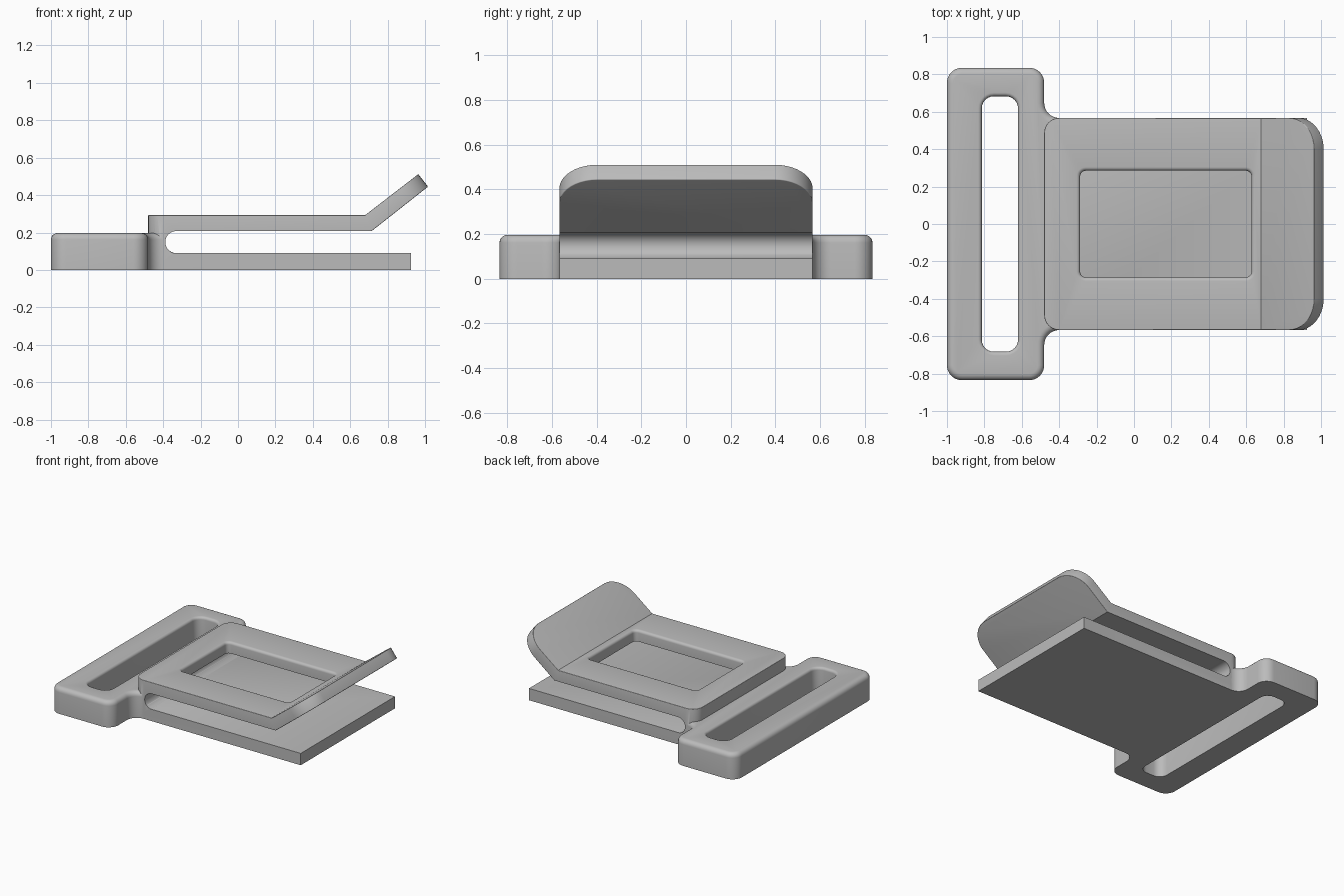
import bpy, bmesh
from math import cos, sin, pi, sqrt, radians
from mathutils import Vector

old = bpy.data.objects.get("Cube")
if old:
    bpy.data.objects.remove(old)

grey = bpy.data.materials.new("plain_grey")
grey.use_nodes = True
colour = (0.5, 0.5, 0.5, 1)
grey.diffuse_color = colour
grey.node_tree.nodes["Principled BSDF"].inputs["Base Color"].default_value = colour

HALF = 0.567      # half width of the body
ROUND = 0.035     # soft edge radius


def finish(bm, name):
    bmesh.ops.recalc_face_normals(bm, faces=bm.faces)
    mesh = bpy.data.meshes.new(name)
    bm.to_mesh(mesh)
    bm.free()
    ob = bpy.data.objects.new(name, mesh)
    bpy.context.collection.objects.link(ob)
    mesh.materials.append(grey)
    return ob


def prism(points, offset):
    """Extrude a closed outline along a vector."""
    bm = bmesh.new()
    face = bm.faces.new([bm.verts.new(p) for p in points])
    new = bmesh.ops.extrude_face_region(bm, geom=[face])["geom"]
    verts = [v for v in new if isinstance(v, bmesh.types.BMVert)]
    bmesh.ops.translate(bm, verts=verts, vec=offset)
    # extrusion drops or keeps the starting cap: make sure there is one
    open_edges = [e for e in bm.edges if e.is_boundary]
    if open_edges:
        bmesh.ops.holes_fill(bm, edges=open_edges, sides=0)
    bmesh.ops.recalc_face_normals(bm, faces=bm.faces)
    bm.normal_update()
    return bm


def soften(bm, edges, radius, segments):
    bmesh.ops.bevel(bm, geom=edges, offset=radius, offset_type='OFFSET',
                    segments=segments, profile=0.5, affect='EDGES',
                    clamp_overlap=True)
    bm.normal_update()


def arc(cx, cy, r, start, end, steps=8):
    return [(cx + r * cos(radians(start + (end - start) * i / steps)),
             cy + r * sin(radians(start + (end - start) * i / steps)))
            for i in range(steps + 1)]


def rounded_rect(cx, hx, hy, r):
    pts = []
    for k, (sx, sy) in enumerate([(1, 1), (-1, 1), (-1, -1), (1, -1)]):
        pts += arc(cx + sx * (hx - r), sy * (hy - r), r, 90 * k, 90 * k + 90, 6)
    return pts


def flared_cutter(name, cx, hx, hy, r, bottom, top, flare):
    """Rounded opening whose upper rim is softened outward."""
    levels = [(bottom, 0)]
    for i in range(6):
        a = pi / 2 * i / 5
        levels.append((top - flare + flare * sin(a), flare * (1 - cos(a))))
    levels.append((top + 0.1, flare))
    bm = bmesh.new()
    rings = [[bm.verts.new((x, y, z)) for x, y in rounded_rect(cx, hx + d, hy + d, r + d)]
             for z, d in levels]
    n = len(rings[0])
    for low, high in zip(rings, rings[1:]):
        for i in range(n):
            j = (i + 1) % n
            bm.faces.new((low[i], low[j], high[j], high[i]))
    bm.faces.new(rings[0])
    bm.faces.new(rings[-1])
    return finish(bm, name)


def combine(target, tool, operation):
    mod = target.modifiers.new(operation.lower(), 'BOOLEAN')
    mod.operation = operation
    mod.solver = 'EXACT'
    mod.object = tool
    bpy.context.view_layer.objects.active = target
    bpy.ops.object.modifier_apply(modifier=mod.name)
    bpy.data.objects.remove(tool)


# Spring clip: heel, flat plate and upturned lip
profile = [(-0.48, 0.05), (-0.48, 0.293), (0.68, 0.293), (0.964, 0.512),
           (1.016, 0.445), (0.715, 0.208)]
profile += arc(-0.33, 0.149, 0.059, 90, 270, 12) + [(-0.33, 0.05)]
bm = prism([(x, -HALF, z) for x, z in profile], Vector((0, 2 * HALF, 0)))


def cross_edges(test):
    found = []
    for e in bm.edges:
        a, b = (v.co for v in e.verts)
        if abs(a.y - b.y) < 1e-4 and test(a) and test(b):
            found.append(e)
    return found


soften(bm, cross_edges(lambda p: p.x > 0.9), 0.17, 10)
soften(bm, cross_edges(lambda p: p.x < -0.47), 0.08, 8)


def is_upper(f):
    return f.normal.z > 0.7


def is_lip_under(f):
    return f.normal.z < -0.6 and f.normal.x > 0.3 and f.calc_center_median().x > 0.6


rim = []
for e in bm.edges:
    f, g = e.link_faces
    if is_upper(f) != is_upper(g):
        rim.append(e)
    elif is_lip_under(f) != is_lip_under(g) and min(f.normal.z, g.normal.z) > -0.9:
        rim.append(e)
soften(bm, rim, ROUND, 5)
body = finish(bm, "buckle_body")

# Window through the flat plate
combine(body, flared_cutter("window_cutter", 0.17, 0.458, 0.285, 0.03, 0.15, 0.293, 0.02),
        'DIFFERENCE')

# Strap bar: wide end piece with filleted neck, mirrored in y
half = [(-0.40, 0.567)] + arc(-0.40, 0.647, 0.08, 270, 180)[1:]
half += arc(-0.56, 0.755, 0.08, 0, 90) + arc(-0.92, 0.755, 0.08, 90, 180)
outline = half + [(x, -y) for x, y in reversed(half)]
bm = prism([(x, y, 0) for x, y in outline], Vector((0, 0, 0.197)))
top_edges = [e for e in bm.edges
             if all(v.co.z > 0.19 for v in e.verts)
             and not all(v.co.x > -0.401 for v in e.verts)]
soften(bm, top_edges, ROUND, 5)
bar = finish(bm, "strap_bar")
combine(bar, flared_cutter("slot_cutter", -0.717, 0.097, 0.683, 0.065, -0.1, 0.197, 0.02),
        'DIFFERENCE')

# Base plate under the clip
bm = prism([(x, y, 0) for x, y in [(-0.45, -HALF), (0.925, -HALF),
                                   (0.925, HALF), (-0.45, HALF)]],
           Vector((0, 0, 0.09)))
base = finish(bm, "base_plate")

# Join into one solid moulding
combine(body, base, 'UNION')
combine(body, bar, 'UNION')

bpy.ops.object.select_all(action='DESELECT')
body.select_set(True)
bpy.context.view_layer.objects.active = body
bpy.ops.object.shade_smooth_by_angle(angle=radians(30))
